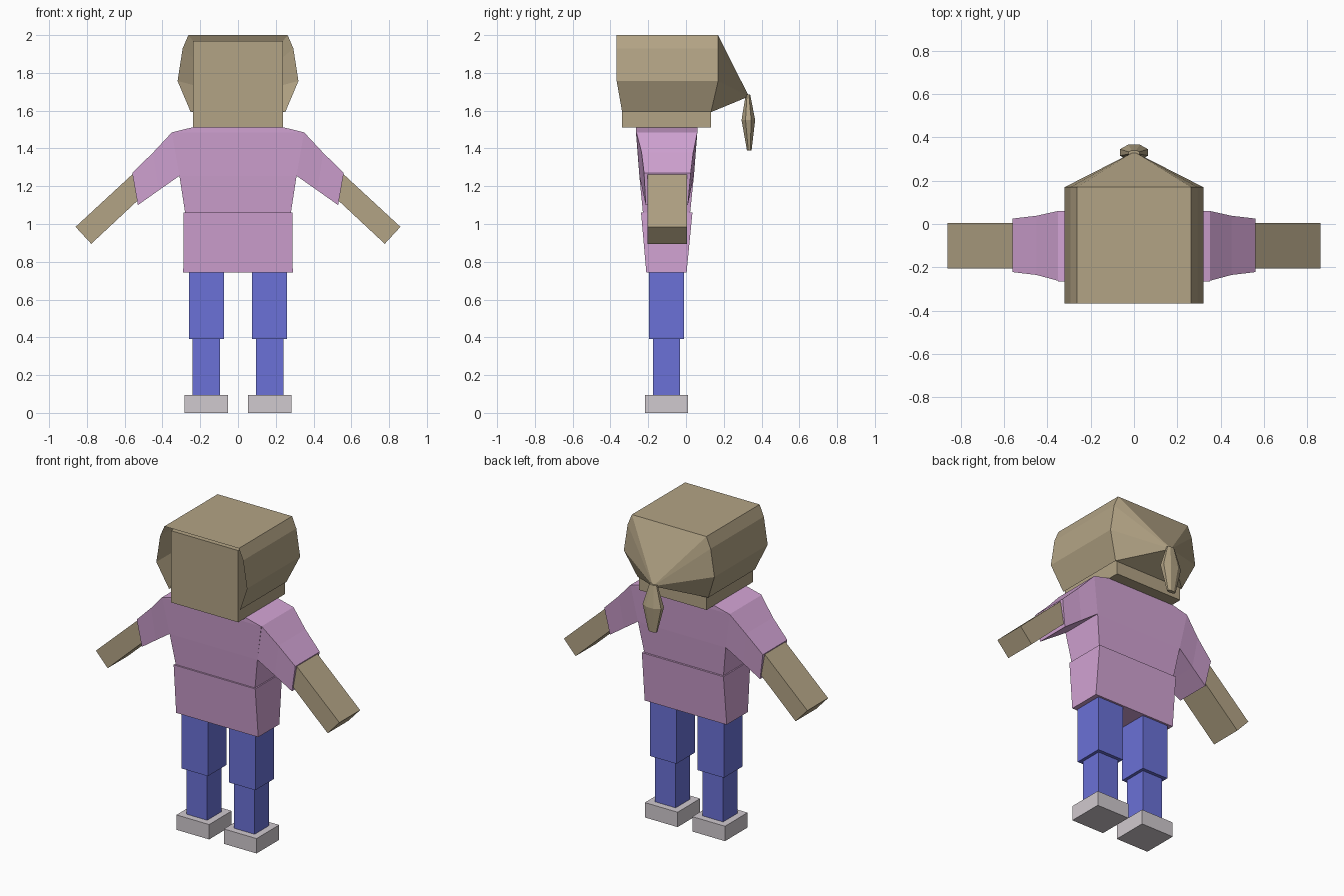
import bpy, bmesh, math

cube = bpy.data.objects.get("Cube")
if cube:
    bpy.data.objects.remove(cube, do_unlink=True)


def material(name, rgb):
    m = bpy.data.materials.new(name)
    m.use_nodes = True
    m.diffuse_color = (*rgb, 1)
    bsdf = next(n for n in m.node_tree.nodes if n.type == 'BSDF_PRINCIPLED')
    bsdf.inputs["Base Color"].default_value = (*rgb, 1)
    return m


TAN = material("tan", (0.45, 0.37, 0.235))
PINK = material("pink", (0.64, 0.365, 0.65))
BLUE = material("blue", (0.145, 0.165, 0.68))
GREY = material("light grey", (0.63, 0.585, 0.62))


def finish(name, bm, mat):
    bmesh.ops.recalc_face_normals(bm, faces=bm.faces)
    me = bpy.data.meshes.new(name)
    bm.to_mesh(me)
    bm.free()
    me.materials.append(mat)
    ob = bpy.data.objects.new(name, me)
    bpy.context.collection.objects.link(ob)
    return ob


def loft(name, rings, mat, side=1):
    """Skin a closed solid through rings of points; side=-1 mirrors it in x."""
    bm = bmesh.new()
    vs = [[bm.verts.new((side * x, y, z)) for x, y, z in r] for r in rings]
    n = len(vs[0])
    for a, b in zip(vs, vs[1:]):
        for i in range(n):
            j = (i + 1) % n
            bm.faces.new((a[i], a[j], b[j], b[i]))
    bm.faces.new(vs[0])
    bm.faces.new(vs[-1])
    return finish(name, bm, mat)


def level(z, x0, x1, y0, y1):
    """Horizontal rectangle."""
    return [(x0, y0, z), (x1, y0, z), (x1, y1, z), (x0, y1, z)]


def box(name, x, y, z, mat, side=1):
    return loft(name, [level(h, *x, *y) for h in z], mat, side)


def slice_(top, bottom, y_top, y_bottom):
    """Cross-section of a sleeve or arm between an upper and a lower edge."""
    (tx, tz), (bx, bz) = top, bottom
    return [(tx, y_top[0], tz), (tx, y_top[1], tz),
            (bx, y_bottom[1], bz), (bx, y_bottom[0], bz)]


# Shirt body and hem
loft("shirt_chest", [
    level(1.06, -0.28, 0.28, -0.228, 0.022),
    level(1.255, -0.31, 0.31, -0.247, 0.042),
    level(1.485, -0.35, 0.35, -0.265, 0.06),
    level(1.512, -0.24, 0.24, -0.265, 0.06)], PINK)
loft("shirt_hem", [
    level(0.742, -0.29, 0.29, -0.21, 0.003),
    level(1.06, -0.288, 0.288, -0.238, 0.034)], PINK)

# Limbs, one set per side
for label, s in (("left", 1), ("right", -1)):
    loft(label + "_sleeve", [
        slice_((0.35, 1.485), (0.31, 1.255), (-0.262, 0.06), (-0.247, 0.042)),
        slice_((0.45, 1.378), (0.42, 1.178), (-0.235, 0.038), (-0.23, 0.025)),
        slice_((0.56, 1.27), (0.53, 1.10), (-0.222, 0.025), (-0.213, 0.01))],
        PINK, s)
    loft(label + "_arm", [
        slice_((0.53, 1.29), (0.45, 1.20), (-0.205, 0.004), (-0.205, 0.004)),
        slice_((0.86, 0.985), (0.777, 0.895), (-0.205, 0.004), (-0.205, 0.004))],
        TAN, s)
    box(label + "_thigh", (0.075, 0.26), (-0.197, -0.01), (0.39, 0.745), BLUE, s)
    box(label + "_shin", (0.095, 0.24), (-0.175, -0.032), (0.09, 0.39), BLUE, s)
    box(label + "_shoe", (0.052, 0.283), (-0.217, 0.011), (0, 0.095), GREY, s)

# Head
box("head", (-0.238, 0.238), (-0.338, 0.132), (1.51, 1.968), TAN)

# Hair shell, open at the face, drawn together to a point at the back
# profile points: x, z, front y, back y
half = [(0.25, 1.592, -0.338, 0.132), (0.32, 1.757, -0.367, 0.17),
        (0.293, 1.93, -0.367, 0.17), (0.263, 2.0, -0.367, 0.17)]
profile = half + [(-x, z, f, b) for x, z, f, b in reversed(half)]
bm = bmesh.new()
front = [bm.verts.new((x, f, z)) for x, z, f, b in profile]
back = [bm.verts.new((x, b, z)) for x, z, f, b in profile]
apex = bm.verts.new((0, 0.333, 1.675))
for i in range(len(profile) - 1):
    bm.faces.new((front[i], front[i + 1], back[i + 1], back[i]))
    bm.faces.new((back[i], back[i + 1], apex))
bm.faces.new((back[-1], back[0], apex))
finish("hair", bm, TAN)

# Ponytail: eight-sided, widest in the middle (z, centre y, half width, half depth)
rings = []
for z, cy, rx, ry in ((1.685, 0.328, 0.025, 0.012), (1.55, 0.33, 0.065, 0.036),
                      (1.388, 0.335, 0.028, 0.012)):
    angles = [math.radians(22.5 + 45 * k) for k in range(8)]
    rings.append([(rx * math.cos(a) / 0.924, cy + ry * math.sin(a) / 0.924, z)
                  for a in angles])
loft("ponytail", rings, TAN)
